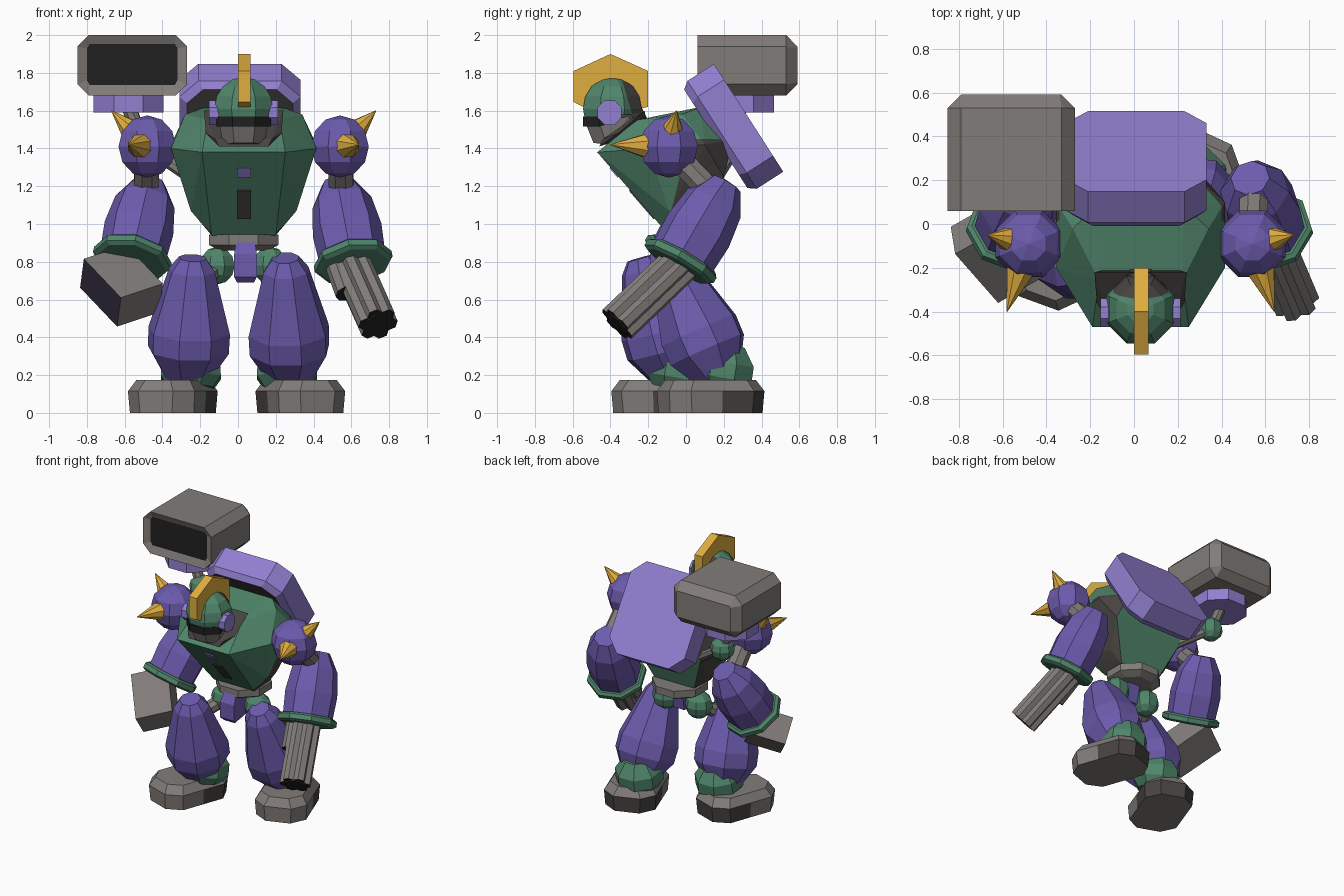
import bpy, bmesh, math
from mathutils import Vector, Matrix

if "Cube" in bpy.data.objects:
    bpy.data.objects.remove(bpy.data.objects["Cube"])


def colour(name, rgb):
    m = bpy.data.materials.new(name)
    m.diffuse_color = (*rgb, 1)
    m.use_nodes = True
    m.node_tree.nodes["Principled BSDF"].inputs["Base Color"].default_value = m.diffuse_color
    return m


GREEN = colour("green", (0.08, 0.235, 0.145))
PURPLE = colour("purple", (0.15, 0.105, 0.42))
LILAC = colour("light_purple", (0.29, 0.215, 0.64))
GREY = colour("grey", (0.22, 0.202, 0.19))
DARK = colour("dark_grey", (0.062, 0.056, 0.052))
BLACK = colour("black", (0.014, 0.014, 0.014))
NAVY = colour("dark_navy", (0.035, 0.03, 0.055))
YELLOW = colour("yellow", (0.74, 0.42, 0.05))


def finish(name, bm, *mats):
    bmesh.ops.recalc_face_normals(bm, faces=bm.faces[:])
    me = bpy.data.meshes.new(name)
    bm.to_mesh(me)
    bm.free()
    for m in mats:
        me.materials.append(m)
    ob = bpy.data.objects.new(name, me)
    bpy.context.collection.objects.link(ob)
    return ob


def hull_mesh(pts):
    bm = bmesh.new()
    for p in pts:
        bm.verts.new(p)
    bmesh.ops.convex_hull(bm, input=bm.verts[:])
    junk = [v for v in bm.verts if not v.link_faces]
    bmesh.ops.delete(bm, geom=junk, context='VERTS')
    bmesh.ops.dissolve_limit(bm, angle_limit=0.02, verts=bm.verts[:], edges=bm.edges[:])
    bmesh.ops.recalc_face_normals(bm, faces=bm.faces[:])
    bm.normal_update()
    return bm


def hull(name, pts, mat):
    return finish(name, hull_mesh(pts), mat)


def tube(name, p0, p1, profile, mat, n=8, twist=0.5, tip=None):
    """Loft of n-sided rings (t along p0-p1, radius), optionally a second colour on the end cap."""
    p0, p1 = Vector(p0), Vector(p1)
    q = (p1 - p0).to_track_quat('Z', 'Y')
    bm = bmesh.new()
    rings = []
    for t, r in profile:
        rings.append([bm.verts.new(p0.lerp(p1, t) + q @ Vector((
            r * math.cos((i + twist) * math.tau / n), r * math.sin((i + twist) * math.tau / n), 0)))
            for i in range(n)])
    for a, b in zip(rings, rings[1:]):
        for i in range(n):
            bm.faces.new((a[i], a[(i + 1) % n], b[(i + 1) % n], b[i]))
    bm.faces.new(rings[0][::-1])
    cap = bm.faces.new(rings[-1])
    if tip:
        cap.material_index = 1
    return finish(name, bm, mat, *([tip] if tip else []))


def ball(name, c, r, mat, seg=8, rings=6):
    bm = bmesh.new()
    bmesh.ops.create_uvsphere(bm, u_segments=seg, v_segments=rings, radius=r,
                              matrix=Matrix.Translation(c) @ Matrix.Rotation(math.pi / 8, 4, 'Z'))
    return finish(name, bm, mat)


def octagon(w, h, c):
    return [(sx * a, sy * b) for sx in (-1, 1) for sy in (-1, 1) for a, b in ((w, h - c), (w - c, h))]


CX = 0.03  # body centre line


def mirror(pts):
    return [(CX + s * x, y, z) for x, y, z in pts for s in (-1, 1)]


def cut(bm, co, no, **kw):
    bmesh.ops.bisect_plane(bm, geom=bm.verts[:] + bm.edges[:] + bm.faces[:], plane_co=co, plane_no=no, **kw)


# Torso with dark flanks
bm = hull_mesh(mirror([
    (0.22, -0.47, 1.38), (0.19, -0.26, 1.55), (0.2, 0.08, 1.62), (0.31, -0.02, 1.58),
    (0.385, -0.2, 1.40), (0.385, 0.1, 1.42), (0.17, -0.09, 0.94), (0.28, -0.09, 1.07),
    (0.22, 0.25, 1.45), (0.3, 0.2, 1.25), (0.17, 0.1, 0.95), (0.25, 0.07, 1.05)]))
cut(bm, (0, -0.02, 1.3), (0, 1, -0.25))
cut(bm, (0, 0, 1.45), (0, 0, 1))
for f in bm.faces:
    c = f.calc_center_median()
    if abs(f.normal.x) > 0.38 and c.z < 1.45 and (c.y + 0.02) - 0.25 * (c.z - 1.3) > 0:
        f.material_index = 1
finish("torso", bm, GREEN, DARK)


# Chest plates lying on the sloped front
def chest_plate(name, z0, z1, mat):
    pts = []
    for z in (z0, z1):
        y = -0.09 - (z - 0.94) * 0.38 / 0.44
        pts += [(x, y + d, z + d * 0.8) for x in (-0.005, 0.07) for d in (-0.005, 0.003)]
    hull(name, pts, mat)


chest_plate("chest_light", 1.25, 1.30, LILAC)
chest_plate("chest_vent", 1.03, 1.18, DARK)

# Collar, neck, face and helmet
hull("collar", mirror([(0.13, -0.46, 1.41), (0.2, -0.36, 1.48), (0.21, -0.22, 1.6),
                       (0.15, -0.44, 1.45), (0.12, -0.2, 1.5)]), DARK)
tube("neck", (CX, -0.3, 1.48), (CX, -0.35, 1.6), [(0, 0.13), (1, 0.12)], DARK)
hull("face", mirror([(0.06, -0.53, 1.53), (0.13, -0.46, 1.54), (0.05, -0.49, 1.43),
                     (0.11, -0.42, 1.42), (0.1, -0.3, 1.5), (0.13, -0.3, 1.57)]), GREY)
hull("visor", mirror([(0.06, -0.545, z) for z in (1.515, 1.57)]
                     + [(0.145, -0.46, z) for z in (1.515, 1.57)] + [(0.13, -0.36, 1.55)]), BLACK)
bm = bmesh.new()
bmesh.ops.create_uvsphere(bm, u_segments=8, v_segments=8, radius=0.168,
                          matrix=Matrix.Translation((CX, -0.39, 1.61)) @ Matrix.Rotation(math.pi / 8, 4, 'Z'))
cut(bm, (0, -0.5, 1.56), (0, 0.1, -1), clear_outer=True)
cut(bm, (0, -0.32, 1.7), (0, 1, 0.3))
bmesh.ops.holes_fill(bm, edges=bm.edges[:])
for f in bm.faces:
    c = f.calc_center_median()
    f.material_index = int((c.y + 0.32) + 0.3 * (c.z - 1.7) > 0 or f.normal.z < -0.95)
finish("helmet", bm, GREEN, DARK)
for s in (-1, 1):
    tube("ear_disc", (CX + s * 0.13, -0.405, 1.59), (CX + s * 0.183, -0.405, 1.59),
         [(0, 0.07), (1, 0.07)], LILAC)
hull("crest", [(x, y, z) for x in (0.0, 0.067) for y, z in (
    (-0.4, 1.9), (-0.2, 1.81), (-0.2, 1.62), (-0.3, 1.6), (-0.5, 1.6), (-0.595, 1.645), (-0.595, 1.81))], YELLOW)

# Backpack: tilted slab with cut corners and a dark inner face
along, out = Vector((0, 0.54, -0.84)), Vector((0, 0.84, 0.54))
pts = []
for w, h, c, d in ((0.32, 0.34, 0.1, -0.07), (0.32, 0.34, 0.1, 0.097), (0.28, 0.31, 0.085, -0.11)):
    pts += [Vector((0.01 + u, 0.25, 1.51)) + along * v + out * d for u, v in octagon(w, h, c)]
bm = hull_mesh(pts)
for f in bm.faces:
    f.material_index = int(f.normal.dot(out) < -0.95)
finish("backpack", bm, LILAC, DARK)

# Missile launcher with recessed dark mouth
pts = [(-0.56 + u, y, 1.84 + v) for w, h, y in ((0.29, 0.16, 0.06), (0.29, 0.16, 0.53), (0.23, 0.1, 0.59))
       for u, v in octagon(w, h, 0.06 if y < 0.55 else 0.01)]
bm = hull_mesh(pts)
mouth = min(bm.faces, key=lambda f: f.calc_center_median().y)
bmesh.ops.inset_region(bm, faces=[mouth], thickness=0.055)
for v in mouth.verts:
    # square up the opening and sink it
    v.co = (-0.56 + math.copysign(max(abs(v.co.x + 0.56), 0.225), v.co.x + 0.56), v.co.y + 0.02,
            1.845 + math.copysign(max(abs(v.co.z - 1.84), 0.085), v.co.z - 1.84))
mouth.material_index = 1
finish("missile_launcher", bm, GREY, BLACK)
tube("launcher_mount", (-0.58, 0.28, 1.59), (-0.58, 0.28, 1.69), [(0, 0.2), (1, 0.2)], LILAC)
tube("launcher_post", (-0.5, 0.27, 1.42), (-0.58, 0.28, 1.62), [(0, 0.04), (1, 0.04)], GREY)
ball("launcher_joint", (-0.5, 0.27, 1.42), 0.088, GREEN)
tube("launcher_strut", (-0.15, 0.12, 1.18), (-0.5, 0.27, 1.42), [(0, 0.035), (1, 0.035)], GREY)

# Waist, crotch guard and hips
tube("waist", (CX, 0.03, 0.86), (CX, 0.03, 0.945), [(0, 0.14), (0.35, 0.2), (1, 0.2)], GREY)
hull("crotch_guard", [(0.04 + s * x, y, z) for s in (-1, 1) for x, y, z in (
    (0.05, -0.15, 0.91), (0.06, -0.19, 0.84), (0.06, -0.19, 0.72), (0.045, -0.16, 0.69), (0.05, 0.06, 0.9),
    (0.045, 0.03, 0.72))], PURPLE)
for s, hx, yk, yb, kx, bx in ((-1, -0.11, -0.24, -0.06, -0.24, -0.27), (1, 0.17, -0.10, 0.18, 0.25, 0.28)):
    side = "left" if s < 0 else "right"
    ball(side + "_hip", (hx, 0.0, 0.78), 0.1, GREEN)
    tube(side + "_thigh_rod", (hx, 0, 0.77), (kx, yk + 0.03, 0.66), [(0, 0.05), (1, 0.05)], GREY)
    # Shin: bulging loft leaning back
    tube(side + "_shin", (kx, yk, 0.82), (bx, yb, 0.18),
         [(0, 0.075), (0.1, 0.125), (0.6, 0.222), (0.76, 0.22), (1, 0.12)], PURPLE)
    ax = bx - s * 0.02
    tube(side + "_ankle", (ax, yb, 0.13), (ax, yb + 0.04, 0.36),
         [(0, 0.13), (0.25, 0.172), (0.6, 0.17), (1, 0.1)], GREEN)
    # Foot: long octagon turned outward, dark heel sides
    rot = Matrix.Rotation(s * math.radians(20), 3, 'Z')
    fc = Vector((-0.345, -0.11, 0)) if s < 0 else Vector((0.33, 0.13, 0))
    pts = []
    for w, l, c, z in ((0.18, 0.26, 0.09, 0.0), (0.188, 0.268, 0.09, 0.115), (0.15, 0.23, 0.08, 0.175)):
        pts += [fc + rot @ Vector((u, v, z)) for u, v in octagon(w, l, c)]
    bm = hull_mesh(pts)
    cut(bm, fc, rot @ Vector((0, 1, 0)))
    for f in bm.faces:
        heel = (rot.transposed() @ (f.calc_center_median() - fc)).y > 0
        f.material_index = int(heel and abs(f.normal.z) < 0.3)
    finish(side + "_foot", bm, GREY, DARK)

# Shoulders, spikes and arms
for s, cx, wrist in ((-1, -0.48, (-0.56, -0.03, 0.82)), (1, 0.54, (0.61, -0.03, 0.80))):
    side = "left" if s < 0 else "right"
    c = Vector((cx, -0.09, 1.41))
    ball(side + "_shoulder", c, 0.165, PURPLE)
    for d in ((0.10, -0.31, 0.01), (0.19, 0.04, 0.19)):
        d = Vector((d[0] * s, d[1], d[2]))
        tube(side + "_spike", c + d * 0.36, c + d, [(0, 0.072), (1, 0.002)], YELLOW)
    tube(side + "_upper_arm", (cx, -0.06, 1.37), (cx + s * 0.01, 0.18, 1.12), [(0, 0.07), (1, 0.07)], GREY)
    elbow = (cx - s * 0.01, 0.21, 1.215)
    tube(side + "_forearm", elbow, wrist, [(0, 0.09), (0.25, 0.16), (0.6, 0.185), (1, 0.175)], PURPLE)
    tube(side + "_cuff", elbow, wrist, [(0.93, 0.19), (0.96, 0.21), (1.03, 0.21), (1.06, 0.185)], GREEN)

# Left block fist: turned cuboid with one dark side
corner = Vector((-0.62, -0.36, 0.61))
e1, e2, e3 = Vector((-0.196, 0.223, 0.206)), Vector((0.222, 0.127, 0.074)), Vector((-0.02, 0.124, -0.153))
bm = hull_mesh([corner + e1 * a + e2 * b + e3 * c for a in (0, 1) for b in (0, 1) for c in (0, 1)])
min(bm.faces, key=lambda f: f.calc_center_median().dot(e2)).material_index = 1
finish("left_fist", bm, GREY, NAVY)

# Right rotary gun: barrel ring plus a short lower barrel
p0, p1 = Vector((0.6, -0.03, 0.79)), Vector((0.742, -0.365, 0.47))
q = (p1 - p0).to_track_quat('Z', 'Y')
tube("gun_core", p0, p0.lerp(p1, 1.005), [(0, 0.075), (1, 0.075)], GREY, 8, 0.5, BLACK)
for i in range(6):
    o = q @ Vector((0.068 * math.cos(i * math.tau / 6), 0.068 * math.sin(i * math.tau / 6), 0))
    tube("gun_barrel", p0 + o, p1 + o, [(0, 0.044), (1, 0.044)], GREY, 6, 0.5, BLACK)
tube("short_barrel", (0.52, -0.06, 0.77), (0.57, -0.19, 0.63), [(0, 0.055), (1, 0.055)], GREY, 8, 0.5, BLACK)
